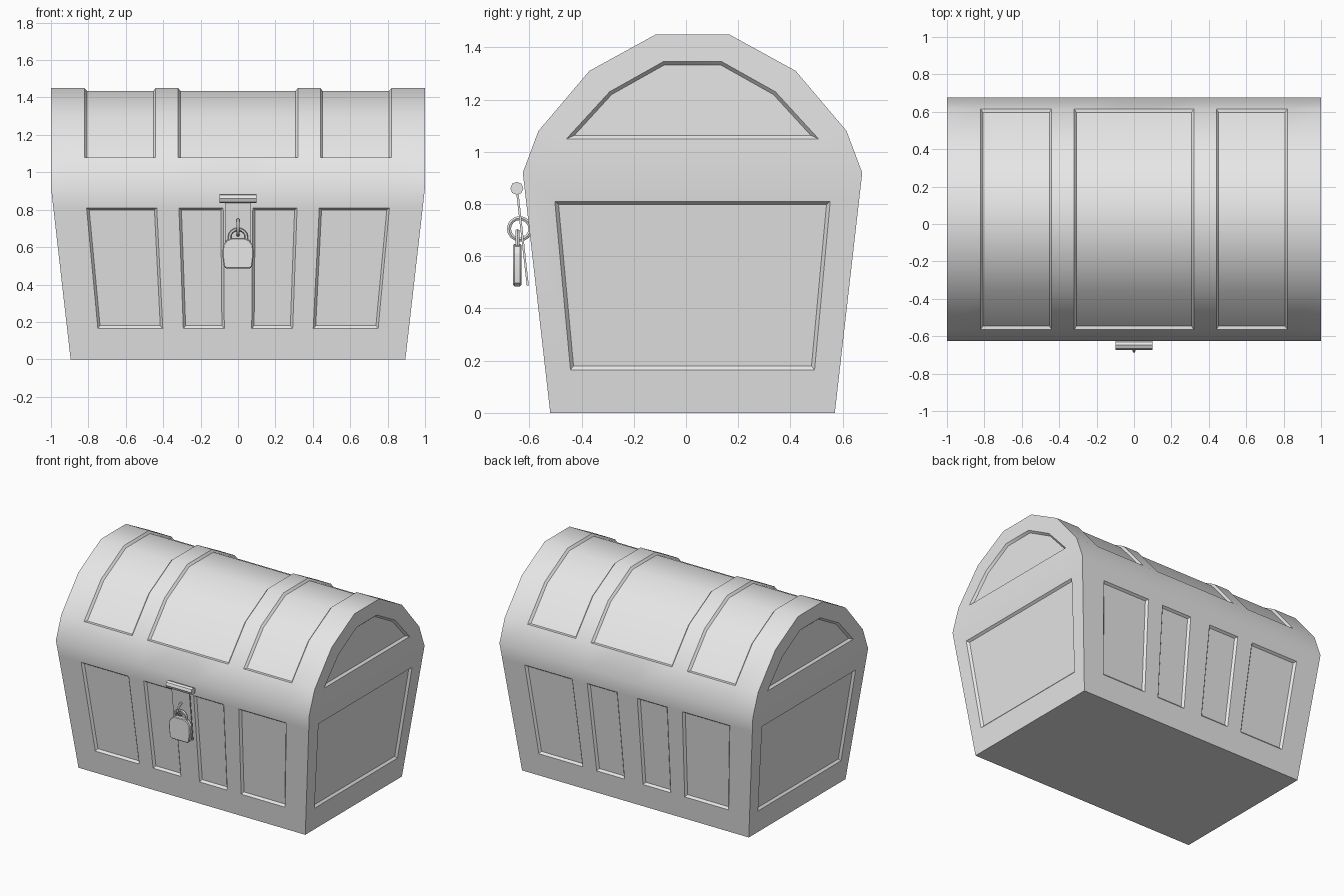
import bpy, bmesh, math
from mathutils import Vector

if "Cube" in bpy.data.objects:
    bpy.data.objects.remove(bpy.data.objects["Cube"])

CY = 0.025  # chest centre in y
grey = bpy.data.materials.new("plain grey")
grey.diffuse_color = (0.8, 0.8, 0.8, 1)
grey.use_nodes = True
grey.node_tree.nodes["Principled BSDF"].inputs["Base Color"].default_value = grey.diffuse_color


def finish(ob):
    ob.data.materials.clear()
    ob.data.materials.append(grey)
    bpy.ops.object.select_all(action='DESELECT')
    ob.select_set(True)
    bpy.context.view_layer.objects.active = ob
    bpy.ops.object.shade_smooth_by_angle(angle=math.radians(30))


def from_bmesh(name, bm):
    me = bpy.data.meshes.new(name)
    bm.to_mesh(me)
    bm.free()
    ob = bpy.data.objects.new(name, me)
    bpy.context.collection.objects.link(ob)
    finish(ob)
    return ob


def prism(name, pts, to_world, depth, bevel=0.0):
    """Extrude a 2D outline along the third local axis."""
    bm = bmesh.new()
    f = bm.faces.new([bm.verts.new(to_world(a, b, -depth / 2)) for a, b in pts])
    r = bmesh.ops.extrude_face_region(bm, geom=[f])
    move = to_world(0, 0, depth) - to_world(0, 0, 0)
    bmesh.ops.translate(bm, vec=move, verts=[v for v in r["geom"] if isinstance(v, bmesh.types.BMVert)])
    bmesh.ops.recalc_face_normals(bm, faces=bm.faces)
    if bevel:
        caps = [e for e in bm.edges if abs((e.verts[0].co - e.verts[1].co).dot(move.normalized())) < 1e-5]
        bmesh.ops.bevel(bm, geom=caps, offset=bevel, segments=1, affect='EDGES')
    return from_bmesh(name, bm)


def tube(name, pts, radius, cyclic):
    """Round bar swept along a path."""
    cu = bpy.data.curves.new(name, 'CURVE')
    cu.dimensions = '3D'
    cu.bevel_depth, cu.bevel_resolution, cu.use_fill_caps = radius, 1, True
    sp = cu.splines.new('POLY')
    sp.points.add(len(pts) - 1)
    for p, co in zip(sp.points, pts):
        p.co = (*co, 1)
    sp.use_cyclic_u = cyclic
    ob = bpy.data.objects.new(name, cu)
    bpy.context.collection.objects.link(ob)
    bpy.ops.object.select_all(action='DESELECT')
    ob.select_set(True)
    bpy.context.view_layer.objects.active = ob
    bpy.ops.object.convert(target='MESH')
    finish(bpy.context.view_layer.objects.active)


# Chest: tapered body and faceted barrel lid, as a grid over front, top and back
def half_depth(z):
    return 0.545 + 0.105 * z / 0.92


def half_width(z):
    return 0.895 + 0.105 * min(z, 0.92) / 0.92


half = [(half_depth(z), z) for z in (0, 0.165, 0.81, 0.92)] + [(0.59, 1.08), (0.395, 1.31), (0.14, 1.45)]
profile = [(-y, z) for y, z in half] + [(y, z) for y, z in reversed(half)]
cols = [-1, -0.82, -0.44, -0.32, -0.08, 0.08, 0.32, 0.44, 0.82, 1]
bm = bmesh.new()
grid = [[bm.verts.new((u * half_width(z), y + CY, z)) for u in cols] for y, z in profile]
cell = {}
for r in range(len(profile) - 1):
    for c in range(len(cols) - 1):
        cell[r, c] = bm.faces.new((grid[r][c], grid[r][c + 1], grid[r + 1][c + 1], grid[r + 1][c]))
bm.faces.new(grid[0] + grid[-1][::-1])

# Front and back body panels, then the lid panels between the straps
panels = [[cell[r, c]] for r in (1, 11) for c in (1, 3, 5, 7)]
panels += [[cell[r, c] for r in range(4, 9) for c in cs] for cs in ((1,), (3, 4, 5), (7,))]

# Chest ends: body frame with a tapered panel, lid frame with a six-sided panel
for col, s in ((0, -1), (-1, 1)):
    edge = [row[col] for row in grid]
    f, b = edge[:7], edge[:6:-1]

    def pair(y, z):
        return [bm.verts.new((s * half_width(z), k * y + CY, z)) for k in (-1, 1)]

    low, high = pair(0.4675, 0.165), pair(0.5275, 0.81)
    lid = [pair(0.4825, 1.05), pair(0.3175, 1.23), pair(0.1125, 1.345)]
    bm.faces.new((f[0], b[0], low[1], low[0]))
    bm.faces.new((f[3], b[3], high[1], high[0]))
    bm.faces.new((f[3], b[3], lid[0][1], lid[0][0]))
    bm.faces.new((f[6], b[6], lid[2][1], lid[2][0]))
    for k, e in enumerate((f, b)):
        bm.faces.new((e[0], e[1], e[2], e[3], high[k], low[k]))
        bm.faces.new((e[3], e[4], lid[0][k]))
        for i in (0, 1):
            bm.faces.new((e[4 + i], e[5 + i], lid[i + 1][k], lid[i][k]))
    panels.append([bm.faces.new((low[0], low[1], high[1], high[0]))])
    panels.append([bm.faces.new([p[0] for p in lid] + [p[1] for p in reversed(lid)])])

bmesh.ops.recalc_face_normals(bm, faces=bm.faces)
for faces in panels:
    bmesh.ops.inset_region(bm, faces=faces, thickness=0.013, depth=-0.015,
                           use_even_offset=True, use_boundary=True)
from_bmesh("chest", bm)

# Hasp: hinge barrel and thin strap leaning against the front
prism("hasp_hinge", [(0.025 * math.cos(a * math.pi / 4), 0.025 * math.sin(a * math.pi / 4)) for a in range(8)],
      lambda a, b, d: Vector((d, -0.648 + a, 0.86 + b)), 0.2)
prism("hasp_strap", [(-0.651, 0.85), (-0.642, 0.85), (-0.602, 0.487), (-0.610, 0.487)],
      lambda a, b, d: Vector((d, a, b)), 0.14)

# Staple ring through the strap
tube("staple_ring", [(0, -0.637 + 0.041 * math.cos(t * math.pi / 8), 0.705 + 0.041 * math.sin(t * math.pi / 8))
                     for t in range(16)], 0.009, True)

# Padlock: rounded body and arched shackle
outline = [(0.062, 0.485), (0.076, 0.497), (0.084, 0.56), (0.08, 0.61), (0.06, 0.638), (0.035, 0.647)]
prism("padlock_body", outline + [(-x, z) for x, z in reversed(outline)],
      lambda a, b, d: Vector((a, -0.646 + d, b)), 0.032, 0.005)
arch = [(0.045 * math.cos(t * math.pi / 8), -0.646, 0.655 + 0.04 * math.sin(t * math.pi / 8)) for t in range(9)]
tube("padlock_shackle", [(0.045, -0.646, 0.63)] + arch + [(-0.045, -0.646, 0.63)], 0.009, False)
